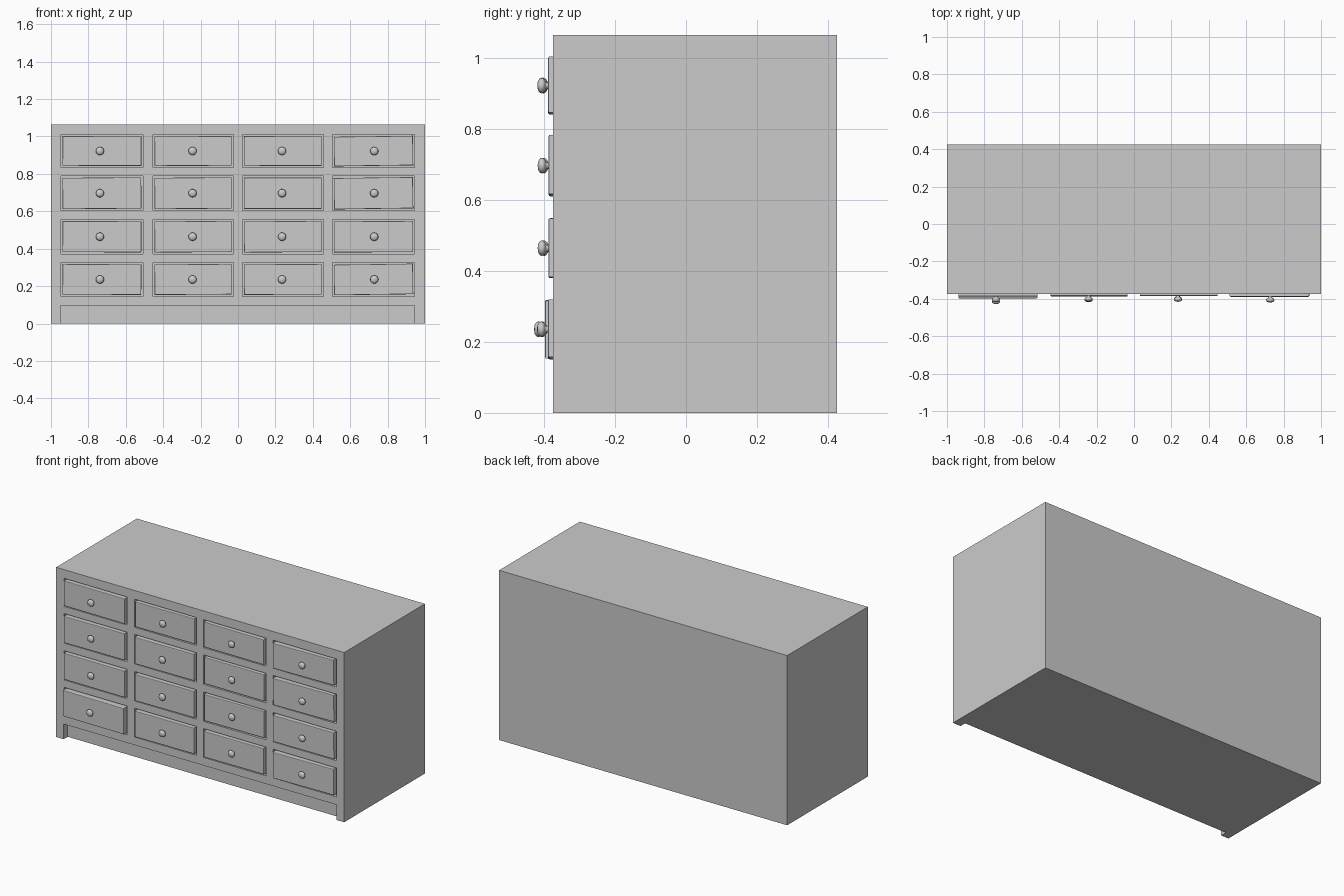
import bpy, bmesh
from math import radians, pi
from mathutils import Matrix, Vector

if "Cube" in bpy.data.objects:
    bpy.data.objects.remove(bpy.data.objects["Cube"])

FRONT = -0.375
COLS = [(-0.947, -0.508), (-0.455, -0.025), (0.023, 0.456), (0.504, 0.945)]
ROWS = [(0.834, 1.01), (0.604, 0.789), (0.372, 0.556), (0.145, 0.326)]
# how far each drawer is pulled out, and its slight roll in degrees
PULL = [[0.012, 0.008, 0.009, 0.013],
        [0.012, 0.012, 0.007, 0.012],
        [0.012, 0.012, 0.006, 0.012],
        [0.022, 0.012, 0.010, 0.014]]
ROLL = [[0.2, -0.3, 0.2, -0.8],
        [-0.4, -0.4, 0.1, -0.8],
        [0.2, -0.4, -0.4, -0.3],
        [0.3, -0.4, -0.3, -0.8]]


def add_box(bm, lo, hi):
    lo, hi = Vector(lo), Vector(hi)
    m = Matrix.Translation((lo + hi) / 2) @ Matrix.Diagonal((*(hi - lo), 1))
    bmesh.ops.create_cube(bm, size=1, matrix=m)


def make_object(bm, name):
    bmesh.ops.recalc_face_normals(bm, faces=bm.faces)
    mesh = bpy.data.meshes.new(name)
    bm.to_mesh(mesh)
    bm.free()
    obj = bpy.data.objects.new(name, mesh)
    bpy.context.collection.objects.link(obj)
    return obj


# cabinet body
bm = bmesh.new()
add_box(bm, (-1, FRONT, 0), (1, 0.425, 1.065))
cabinet = make_object(bm, "cabinet_body")

# openings for the drawers and the recess between the feet
bm = bmesh.new()
for x0, x1 in COLS:
    for z0, z1 in ROWS:
        add_box(bm, (x0, FRONT - 0.1, z0), (x1, FRONT + 0.05, z1))
add_box(bm, (-0.948, FRONT - 0.1, -0.1), (0.945, FRONT + 0.04, 0.095))
cutter = make_object(bm, "opening_cutter")
cutter.hide_render = True
cutter.hide_set(True)
cut = cabinet.modifiers.new("openings", 'BOOLEAN')
cut.operation = 'DIFFERENCE'
cut.solver = 'EXACT'
cut.object = cutter

# knob: turned profile (radius, distance from drawer face)
PROFILE = [(0.0095, -0.003), (0.009, 0.006), (0.013, 0.008), (0.019, 0.012),
           (0.022, 0.018), (0.020, 0.024), (0.013, 0.029), (0, 0.031)]
bm = bmesh.new()
verts = [bm.verts.new((r, -d, 0)) for r, d in PROFILE]
edges = [bm.edges.new(p) for p in zip(verts, verts[1:])]
bmesh.ops.spin(bm, geom=verts + edges, cent=(0, 0, 0), axis=(0, 1, 0),
               angle=2 * pi, steps=20)
bmesh.ops.remove_doubles(bm, verts=bm.verts, dist=0.0001)
bmesh.ops.recalc_face_normals(bm, faces=bm.faces)
for f in bm.faces:
    f.smooth = True
knob_mesh = bpy.data.meshes.new("knob")
bm.to_mesh(knob_mesh)
bm.free()

# drawer fronts with softened front edges, each with its knob
GAP = 0.009
for r, (z0, z1) in enumerate(ROWS):
    for c, (x0, x1) in enumerate(COLS):
        w, h = (x1 - x0) / 2 - GAP, (z1 - z0) / 2 - GAP
        bm = bmesh.new()
        add_box(bm, (-w, 0, -h), (w, 0.07, h))
        rim = [e for e in bm.edges if all(v.co.y < 0.001 for v in e.verts)]
        bmesh.ops.bevel(bm, geom=rim, offset=0.004, segments=2, profile=0.5,
                        affect='EDGES')
        drawer = make_object(bm, f"drawer_{r + 1}_{c + 1}")
        drawer.location = ((x0 + x1) / 2, FRONT - PULL[r][c], (z0 + z1) / 2)
        drawer.rotation_euler.y = radians(ROLL[r][c])
        knob = bpy.data.objects.new(f"knob_{r + 1}_{c + 1}", knob_mesh)
        bpy.context.collection.objects.link(knob)
        knob.parent = drawer
        knob.location.x = (-0.011, -0.003, -0.004, 0.004)[c]
